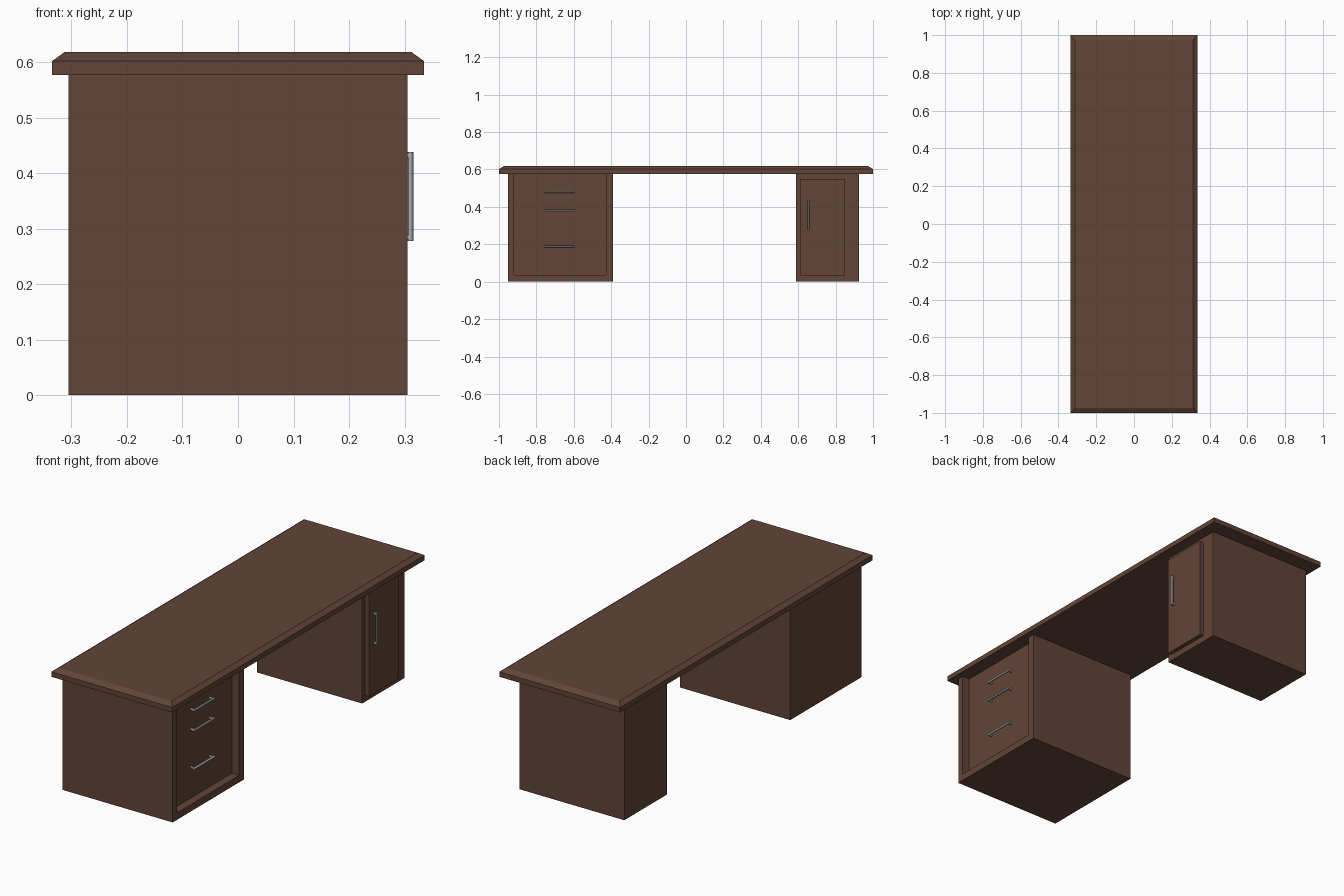
import bpy, bmesh
from mathutils import Vector

if "Cube" in bpy.data.objects:
    bpy.data.objects.remove(bpy.data.objects["Cube"])


def material(name, rgb):
    m = bpy.data.materials.new(name)
    m.diffuse_color = (*rgb, 1)
    m.use_nodes = True
    m.node_tree.nodes["Principled BSDF"].inputs["Base Color"].default_value = m.diffuse_color
    return m


WOOD = material("dark_wood", (0.122, 0.058, 0.038))
METAL = material("brushed_metal", (0.40, 0.42, 0.44))


def finish(name, bm, mat):
    me = bpy.data.meshes.new(name)
    bmesh.ops.recalc_face_normals(bm, faces=bm.faces[:])
    bm.to_mesh(me)
    bm.free()
    me.materials.append(mat)
    ob = bpy.data.objects.new(name, me)
    bpy.context.collection.objects.link(ob)
    return ob


def box(name, lo, hi, mat=WOOD):
    bm = bmesh.new()
    bmesh.ops.create_cube(bm, size=1)
    for v in bm.verts:
        v.co = Vector([lo[i] if v.co[i] < 0 else hi[i] for i in range(3)])
    return finish(name, bm, mat)


def rod(bm, a, b, r, sides=12):
    a, b = Vector(a), Vector(b)
    d = b - a
    mat = d.to_track_quat('Z', 'Y').to_matrix().to_4x4()
    mat.translation = (a + b) / 2
    bmesh.ops.create_cone(bm, cap_ends=True, segments=sides, radius1=r,
                          radius2=r, depth=d.length, matrix=mat)


def handle(name, face_x, centre, axis, length=0.16, reach=0.025, r=0.006):
    # round bar on two posts, running along axis
    bm = bmesh.new()
    c = Vector((face_x, *centre))
    out = Vector((reach - r, 0, 0))
    half = Vector(axis) * length / 2
    rod(bm, c + out - half, c + out + half, r)
    for s in (-1, 1):
        p = c + half * s * 0.92
        rod(bm, p - Vector((0.004, 0, 0)), p + out, r * 1.05)
    ob = finish(name, bm, METAL)
    bpy.context.view_layer.objects.active = ob
    ob.select_set(True)
    bpy.ops.object.shade_smooth_by_angle()
    ob.select_set(False)


# desktop with chamfered upper edge
bm = bmesh.new()
rings = []
for dx, dy, z in ((0, 0, 0.577), (0, 0, 0.602), (0.022, 0.026, 0.618)):
    x, y = 0.335 - dx, 1.0 - dy
    rings.append([bm.verts.new((sx * x, sy * y, z))
                  for sx, sy in ((-1, -1), (1, -1), (1, 1), (-1, 1))])
bm.faces.new(rings[0])
bm.faces.new(rings[-1])
for a, b in zip(rings, rings[1:]):
    for i in range(4):
        j = (i + 1) % 4
        bm.faces.new((a[i], a[j], b[j], b[i]))
finish("desktop", bm, WOOD)

# drawer pedestal with the front sunk inside its frame
drawers = box("drawer_pedestal", (-0.305, -0.953, 0), (0.305, -0.39, 0.577))
cutter = box("recess_cutter", (0.265, -0.92, 0.035), (0.4, -0.427, 0.7))
cutter.hide_render = True
cutter.hide_set(True)
cut = drawers.modifiers.new("recess", 'BOOLEAN')
cut.operation = 'DIFFERENCE'
cut.solver = 'EXACT'
cut.object = cutter

# cupboard pedestal with a raised door
box("cupboard_pedestal", (-0.305, 0.588, 0), (0.277, 0.924, 0.577))
box("cupboard_door", (0.27, 0.61, 0.032), (0.298, 0.85, 0.55))

# handles
for n, z in enumerate((0.48, 0.38, 0.188)):
    handle(f"drawer_handle_{n + 1}", 0.265, (-0.676, z), (0, 1, 0))
handle("door_handle", 0.298, (0.655, 0.358), (0, 0, 1), reach=0.018)
